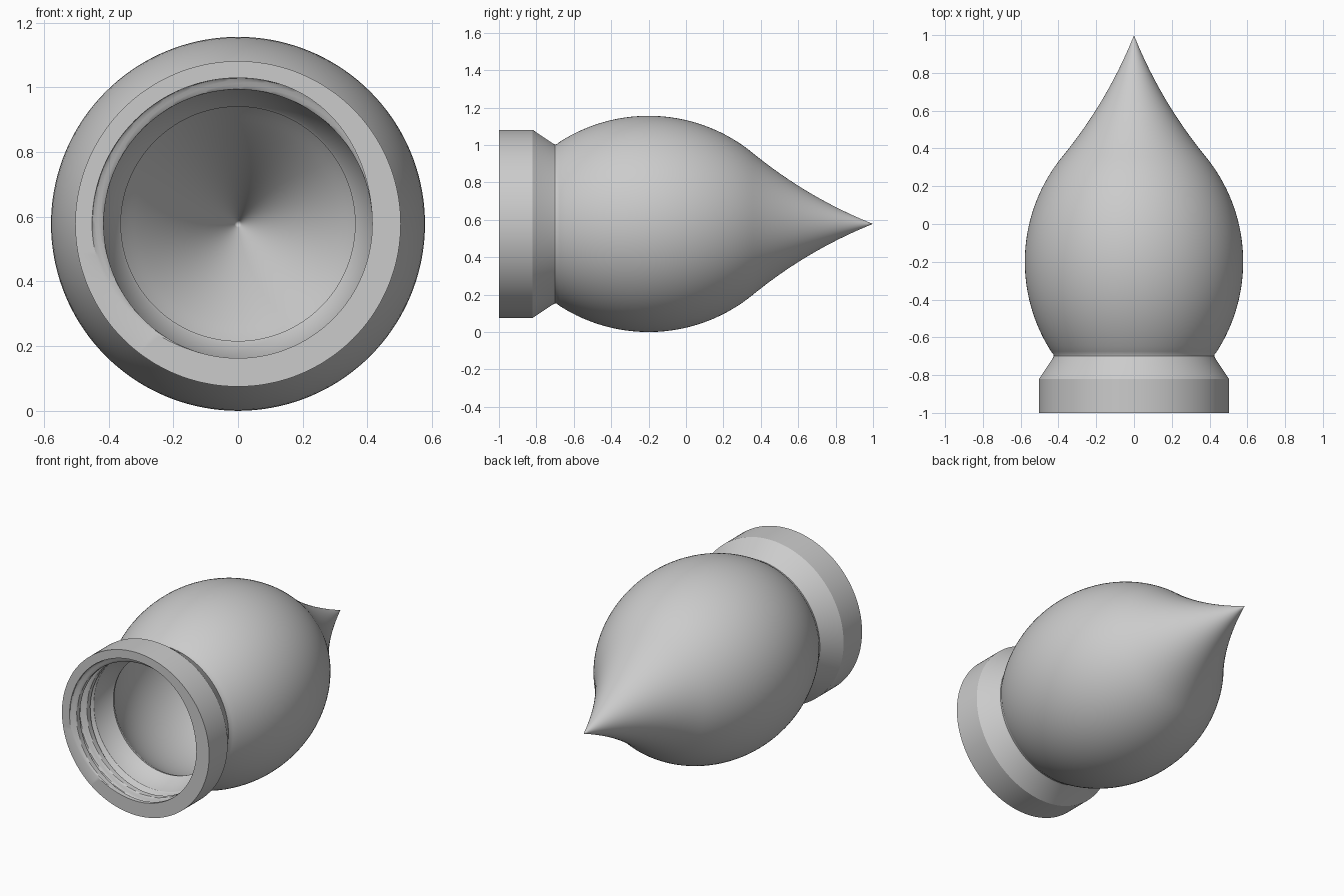
import bpy, bmesh, math

cube = bpy.data.objects.get("Cube")
if cube:
    bpy.data.objects.remove(cube)

SEGMENTS = 144
AXIS_Z = 0.578
WALL = 0.055
BULB_R, BULB_C = 0.88, (-0.302, -0.2)    # big side arc: radius, centre (r, y)
TIP_R, TURN = 2.45, math.radians(39.3)   # concave tip arc, tangent angle
PITCH, CREST, DEPTH = 0.1, 0.415, 0.036


def arc(centre, radius, start, end, n):
    steps = [start + (end - start) * i / n for i in range(n + 1)]
    return [(centre[0] + radius * math.cos(a), centre[1] + radius * math.sin(a)) for a in steps]


def bulb_profile(offset, start_y):
    """Swelling side and pointed tip, moved inward by offset."""
    r1, r2 = BULB_R - offset, TIP_R + offset
    span = BULB_R + TIP_R
    tip_c = (BULB_C[0] + span * math.cos(TURN), BULB_C[1] + span * math.sin(TURN))
    side = arc(BULB_C, r1, math.asin((start_y - BULB_C[1]) / r1), TURN, 32)
    tip = arc(tip_c, r2, math.pi + TURN, math.pi + math.acos(tip_c[0] / r2), 24)
    return side + tip[1:]


def thread_radius(y, angle):
    """Helical groove that fades out at its inner end."""
    phase = 2 * math.pi * (y + 1) / PITCH + angle - math.radians(130)
    s = min(1, max(0, 0.5 + 0.8 * math.cos(phase)))
    fade = min(1, max(0, (-0.815 - y) / 0.03))
    return CREST + DEPTH * fade * s * s * (3 - 2 * s)


# Profile from the outer tip, round the mouth, to the inner tip
outer = bulb_profile(0, -0.675)[::-1]
collar = [(0.427, -0.69), (0.425, -0.7), (0.432, -0.714), (0.503, -0.82), (0.503, -1)]
thread = [(None, -1 + 0.19 * i / 48) for i in range(49)]
neck = [(0.37, -0.71), (0.362, -0.7)]
inner = bulb_profile(WALL, -0.685)
profile = outer[1:] + collar + thread + neck + inner[:-1]

bm = bmesh.new()
rings = []
for r, y in profile:
    ring = []
    for i in range(SEGMENTS):
        a = 2 * math.pi * i / SEGMENTS
        radius = thread_radius(y, a) if r is None else r
        ring.append(bm.verts.new((radius * math.cos(a), y, AXIS_Z + radius * math.sin(a))))
    rings.append(ring)
for ra, rb in zip(rings, rings[1:]):
    for i in range(SEGMENTS):
        j = (i + 1) % SEGMENTS
        bm.faces.new((ra[i], ra[j], rb[j], rb[i]))

# Close both points
for ring, y in ((rings[0], outer[0][1]), (rings[-1], inner[-1][1])):
    point = bm.verts.new((0, y, AXIS_Z))
    for i in range(SEGMENTS):
        bm.faces.new((ring[i], ring[(i + 1) % SEGMENTS], point))
bmesh.ops.recalc_face_normals(bm, faces=bm.faces[:])

mesh = bpy.data.meshes.new("threaded_bulb_cap")
bm.to_mesh(mesh)
bm.free()
cap = bpy.data.objects.new("threaded_bulb_cap", mesh)
bpy.context.collection.objects.link(cap)

# Plain grey finish
grey = bpy.data.materials.new("plain_grey")
grey.use_nodes = True
colour = (0.6, 0.6, 0.6, 1)
grey.diffuse_color = colour
grey.node_tree.nodes["Principled BSDF"].inputs["Base Color"].default_value = colour
mesh.materials.append(grey)

bpy.ops.object.select_all(action="DESELECT")
cap.select_set(True)
bpy.context.view_layer.objects.active = cap
bpy.ops.object.shade_smooth_by_angle(angle=math.radians(30))
